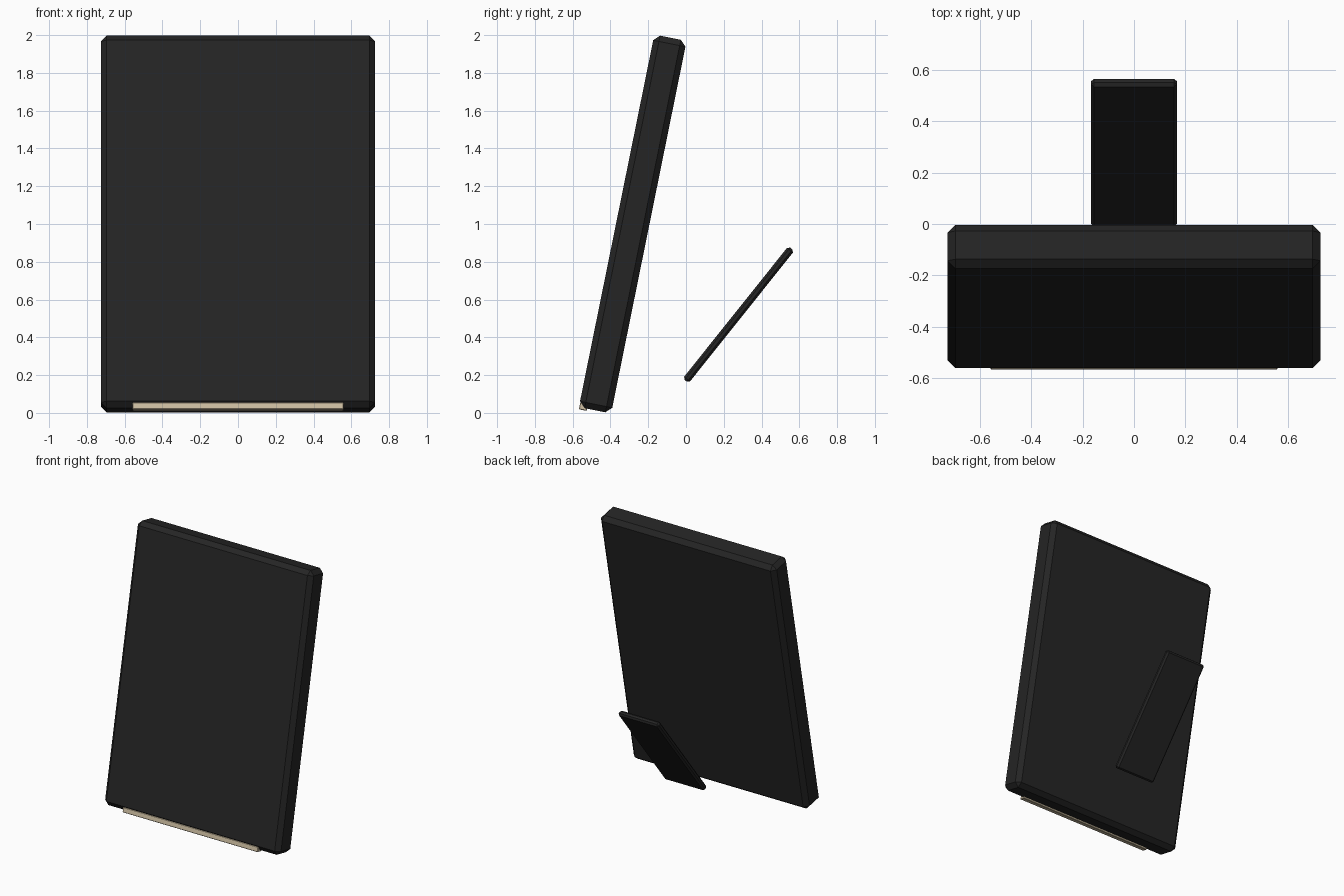
import bpy
import bmesh
from mathutils import Matrix, Vector

old = bpy.data.objects.get("Cube")
if old:
    bpy.data.objects.remove(old, do_unlink=True)


def material(name, rgb):
    mat = bpy.data.materials.new(name)
    mat.use_nodes = True
    color = (*rgb, 1.0)
    mat.diffuse_color = color
    bsdf = next(n for n in mat.node_tree.nodes if n.type == "BSDF_PRINCIPLED")
    bsdf.inputs["Base Color"].default_value = color
    return mat


def chamfered_box(name, size, location, tilt, chamfer, mat):
    """Flat-shaded box with chamfered edges, leaning back by tilt radians."""
    bm = bmesh.new()
    bmesh.ops.create_cube(bm, size=1.0, matrix=Matrix.Diagonal((*size, 1.0)))
    bmesh.ops.bevel(bm, geom=bm.edges[:], offset=chamfer, segments=1,
                    affect="EDGES", profile=0.5)
    mesh = bpy.data.meshes.new(name)
    bm.to_mesh(mesh)
    bm.free()
    mesh.materials.append(mat)
    obj = bpy.data.objects.new(name, mesh)
    obj.location = Vector(location)
    obj.rotation_euler.x = -tilt
    bpy.context.collection.objects.link(obj)
    return obj


black = material("matte black", (0.018, 0.018, 0.018))
tan = material("pale tan", (0.62, 0.52, 0.36))

LEAN = 0.2

# Main board, leaning back
chamfered_box("board", (1.453, 0.174, 2.012), (0, -0.282, 1.0), LEAN, 0.031, black)

# Narrow ledge tucked into the lower front edge
chamfered_box("front_ledge", (1.117, 0.042, 0.037), (0, -0.543, 0.033), LEAN, 0.003, tan)

# Support leg behind the board
chamfered_box("support_leg", (0.334, 0.04, 0.896), (0, 0.278, 0.52), 0.674, 0.012, black)
